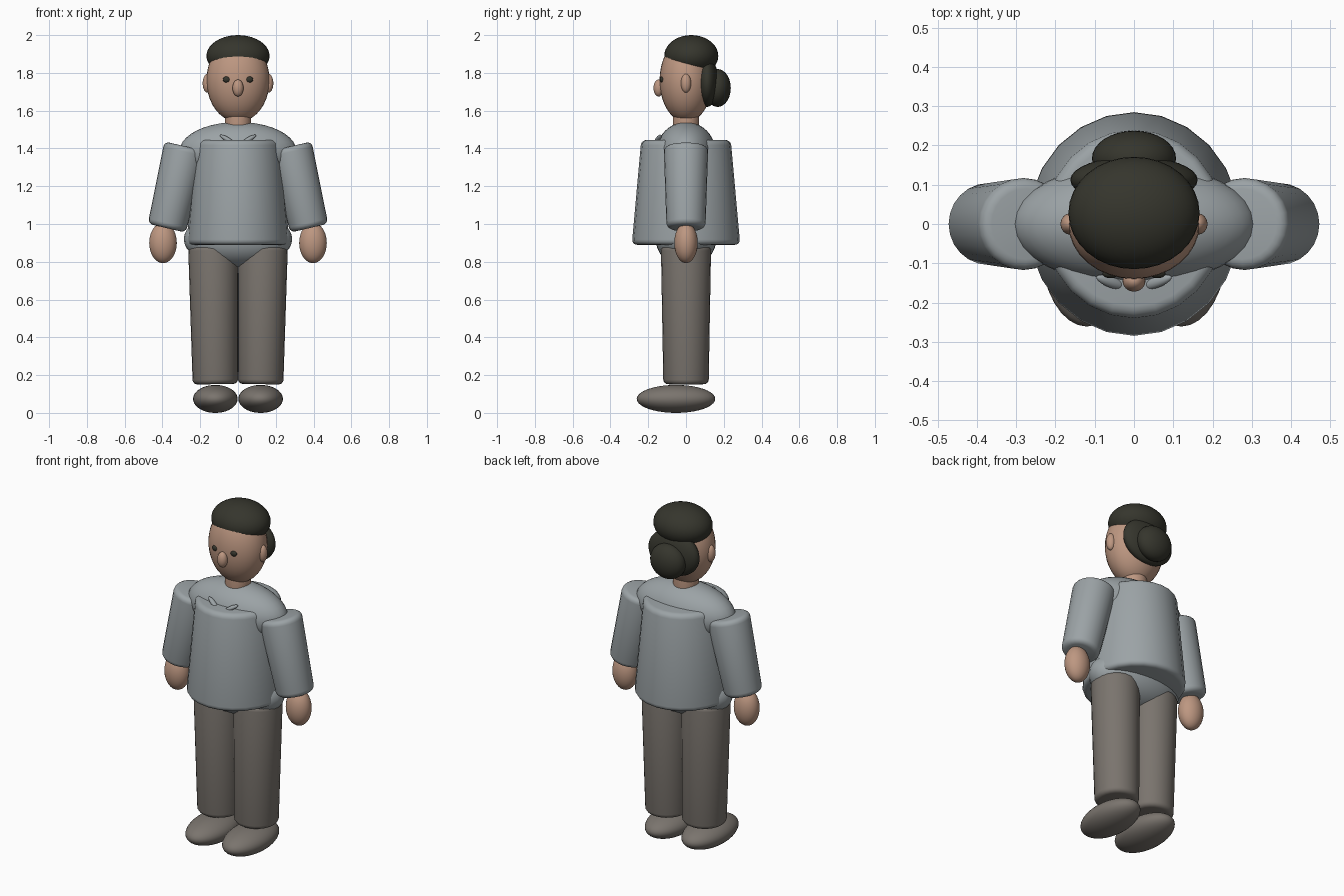
import bpy
import bmesh
import math
from mathutils import Matrix, Vector

cube = bpy.data.objects.get("Cube")
if cube:
    bpy.data.objects.remove(cube, do_unlink=True)


def material(name, r, g, b):
    m = bpy.data.materials.new(name)
    m.use_nodes = True
    m.diffuse_color = (r, g, b, 1)
    bsdf = next(n for n in m.node_tree.nodes if n.type == 'BSDF_PRINCIPLED')
    bsdf.inputs["Base Color"].default_value = (r, g, b, 1)
    bsdf.inputs["Roughness"].default_value = 0.7
    return m


grey = material("cloth grey", 0.33, 0.365, 0.38)
brown = material("trouser brown", 0.195, 0.175, 0.155)
skin = material("skin", 0.51, 0.31, 0.22)
dark = material("dark hair", 0.036, 0.036, 0.026)


def finish(name, bm, mat):
    mesh = bpy.data.meshes.new(name)
    bm.to_mesh(mesh)
    bm.free()
    obj = bpy.data.objects.new(name, mesh)
    bpy.context.collection.objects.link(obj)
    mesh.materials.append(mat)
    mesh.shade_smooth()
    return obj


def ellipsoid(name, centre, radii, mat, turn=Matrix()):
    bm = bmesh.new()
    bmesh.ops.create_uvsphere(bm, u_segments=32, v_segments=20, radius=1)
    bm.transform(Matrix.Translation(centre) @ turn @ Matrix.Diagonal((*radii, 1)))
    return finish(name, bm, mat)


def tapered(name, bottom, top, r_bottom, r_top, mat, bevel=0.03, squash=1):
    """Tapered cylinder between two points with rounded rims."""
    bottom, top = Vector(bottom), Vector(top)
    axis = top - bottom
    bm = bmesh.new()
    bmesh.ops.create_cone(bm, cap_ends=True, segments=24, radius1=r_bottom,
                          radius2=r_top, depth=axis.length)
    rims = [e for e in bm.edges if abs(e.verts[0].co.z - e.verts[1].co.z) < 0.01]
    bmesh.ops.bevel(bm, geom=rims, offset=bevel, segments=4, profile=0.5,
                    affect='EDGES')
    lean = Matrix.Rotation(math.atan2(axis.x, axis.z), 4, 'Y')
    bm.transform(Matrix.Translation((bottom + top) / 2) @ lean
                 @ Matrix.Diagonal((squash, 1, 1, 1)))
    return finish(name, bm, mat)


# Torso
tapered("coat", (0, 0, 0.89), (0, 0, 1.445), 0.287, 0.237, grey, 0.028, 0.95)
ellipsoid("shoulders", (0, 0, 1.385), (0.31, 0.155, 0.155), grey)
ellipsoid("hips", (0, 0, 0.92), (0.287, 0.16, 0.15), grey)
tapered("neck", (0, 0, 1.48), (0, 0, 1.62), 0.07, 0.07, skin, 0.01)

# Head and hair
ellipsoid("head", (0, 0, 1.76), (0.167, 0.14, 0.22), skin)
ellipsoid("nose", (0, -0.145, 1.72), (0.029, 0.027, 0.045), skin)
ellipsoid("hair_cap", (0, 0.028, 1.89), (0.167, 0.143, 0.11), dark)
ellipsoid("back_hair", (0, 0.112, 1.75), (0.162, 0.06, 0.13), dark)
ellipsoid("hair_bun", (0, 0.167, 1.72), (0.107, 0.07, 0.1), dark)

# Paired parts
for side, s in (("left", 1), ("right", -1)):
    ellipsoid(side + "_eye", (s * 0.06, -0.126, 1.765), (0.02, 0.012, 0.016), dark)
    ellipsoid(side + "_ear", (s * 0.162, 0, 1.745), (0.025, 0.027, 0.05), skin)
    slope = Matrix.Rotation(s * 0.35, 4, 'Z') @ Matrix.Rotation(-s * 0.5, 4, 'Y')
    ellipsoid(side + "_collar", (s * 0.058, -0.148, 1.449), (0.045, 0.014, 0.012),
              grey, slope)
    tapered(side + "_sleeve", (s * 0.377, 0, 0.978), (s * 0.275, 0, 1.41),
            0.103, 0.118, grey, 0.028)
    ellipsoid(side + "_hand", (s * 0.397, 0, 0.9), (0.073, 0.062, 0.107), skin)
    tapered(side + "_leg", (s * 0.12, 0, 0.152), (s * 0.131, 0, 0.885),
            0.12, 0.133, brown, 0.025)
    ellipsoid(side + "_shoe", (s * 0.12, -0.053, 0.074), (0.118, 0.208, 0.074), brown)
